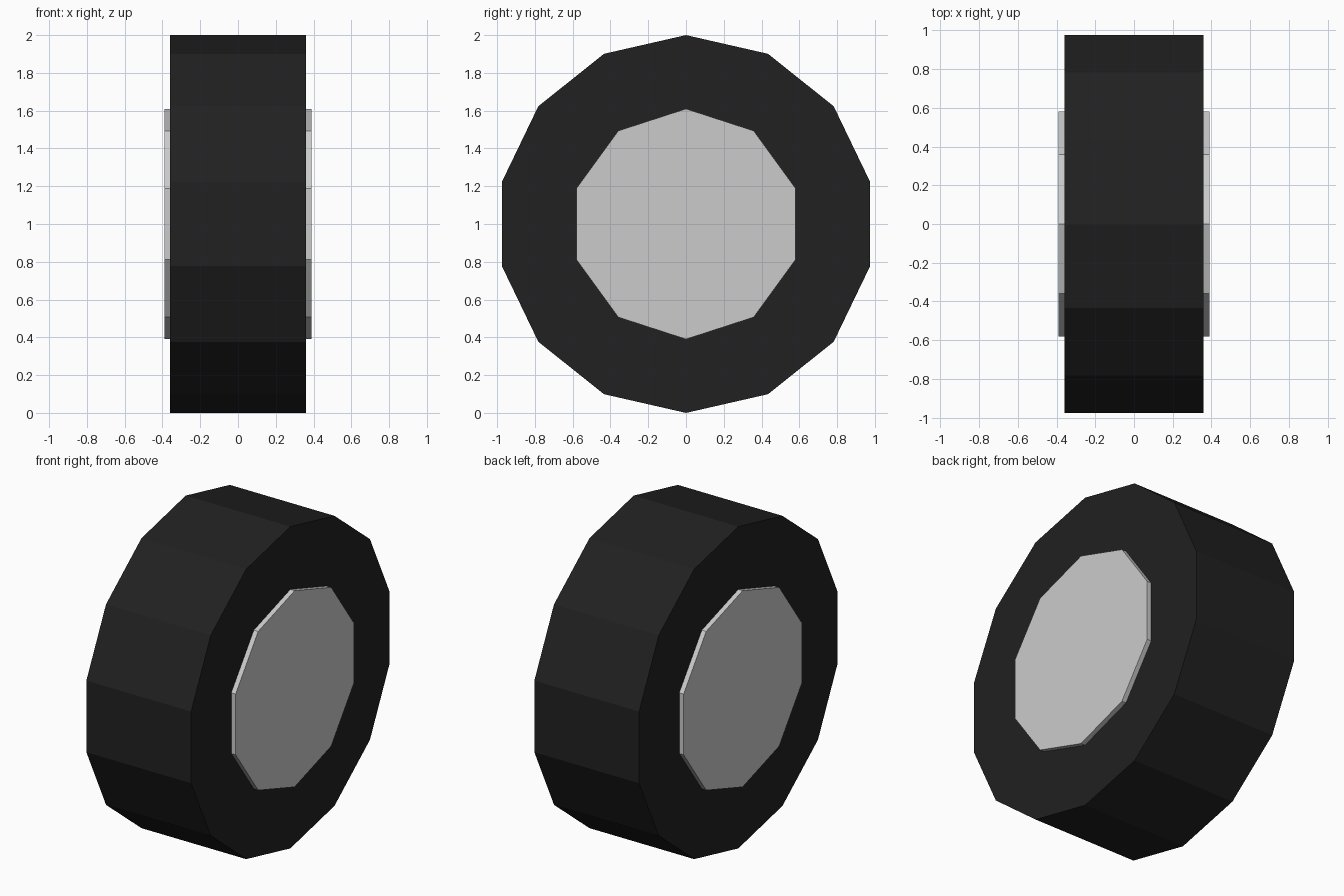
import bpy, bmesh
from math import sin, cos, tau

if "Cube" in bpy.data.objects:
    bpy.data.objects.remove(bpy.data.objects["Cube"])


def axle_prism(name, sides, radius, half_width):
    """Flat-sided cylinder along x, with one corner pointing straight up."""
    bm = bmesh.new()
    left, right = [
        [bm.verts.new((x, radius * sin(tau * i / sides),
                       1.0 + radius * cos(tau * i / sides)))
         for i in range(sides)]
        for x in (-half_width, half_width)]
    bm.faces.new(left)
    bm.faces.new(right)
    for i in range(sides):
        j = (i + 1) % sides
        bm.faces.new((left[i], left[j], right[j], right[i]))
    bmesh.ops.recalc_face_normals(bm, faces=bm.faces[:])
    mesh = bpy.data.meshes.new(name)
    bm.to_mesh(mesh)
    bm.free()
    obj = bpy.data.objects.new(name, mesh)
    bpy.context.collection.objects.link(obj)
    return obj


# Tyre: 14-sided black rubber
tyre = axle_prism("tyre", 14, 1.0, 0.36)
rubber = bpy.data.materials.new("black_rubber")
rubber.diffuse_color = (0.015, 0.015, 0.015, 1)
rubber.use_nodes = True
rubber.node_tree.nodes["Principled BSDF"].inputs["Base Color"].default_value = rubber.diffuse_color
tyre.data.materials.append(rubber)

# Hub: 10-sided grey disc standing slightly proud of both tyre walls
axle_prism("hub", 10, 0.61, 0.39)
